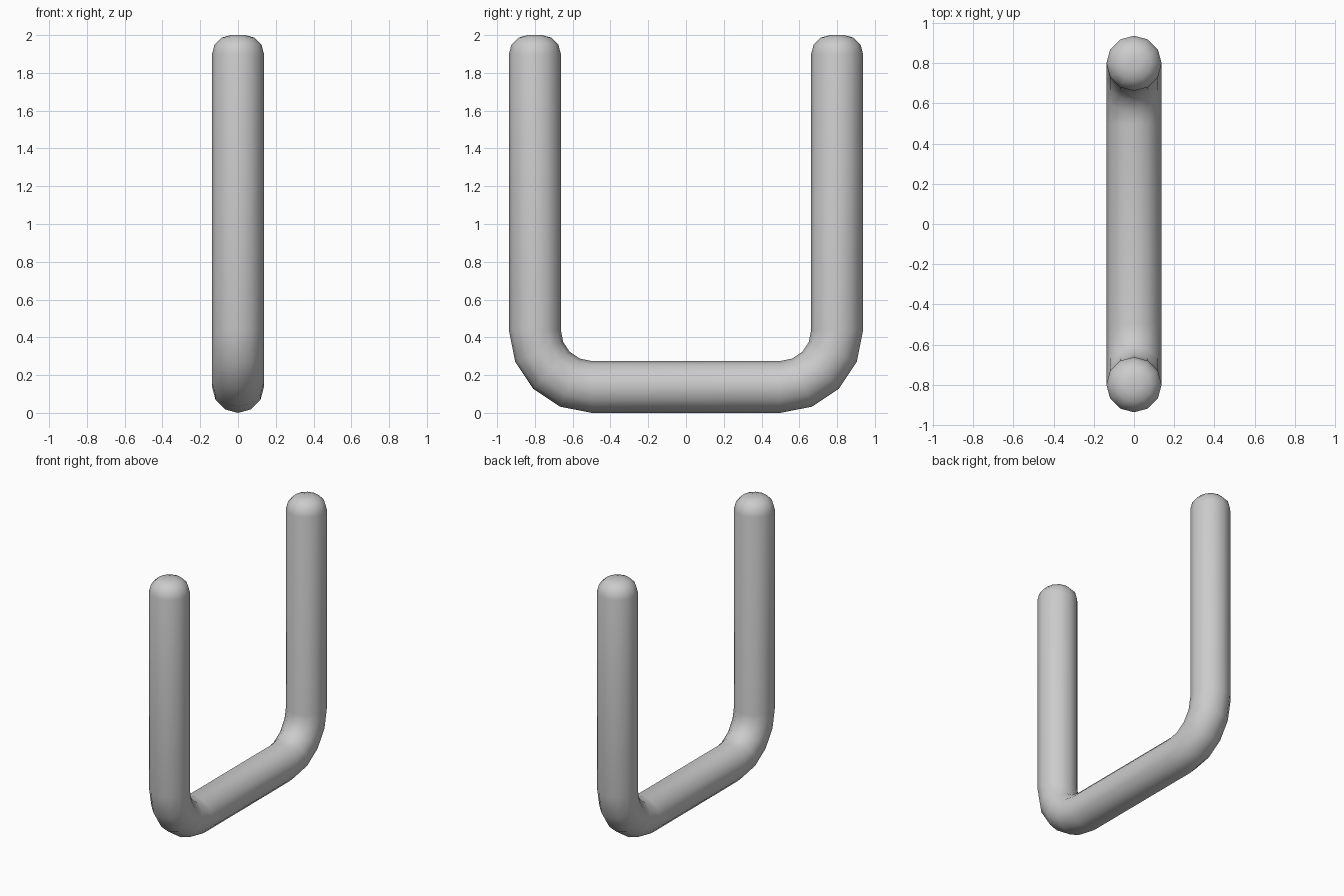
import bpy, bmesh
from math import sin, cos, pi

if "Cube" in bpy.data.objects:
    bpy.data.objects.remove(bpy.data.objects["Cube"])

SIDES, R = 12, 0.1375        # tube section
LEG_Y, BEND = 0.80, 0.30     # leg position and bend radius
CAP = 0.10                   # rounding at the leg tips
CZ = R + BEND                # height of the bend centres
CY = LEG_Y - BEND

# Half path, from the tip of the +y leg to the base: (y, z, tangent angle, radius)
half = []
for i in range(3, -1, -1):
    a = i * pi / 6
    half.append((LEG_Y, 2 - CAP + CAP * sin(a), 0, R - CAP + CAP * cos(a)))
for i in range(5):
    a = i * pi / 8
    half.append((CY + BEND * cos(a), CZ - BEND * sin(a), a, R))
path = half + [(-y, z, pi - a, r) for y, z, a, r in reversed(half)]

# Sweep a round section along the path
bm = bmesh.new()
rings = []
for y, z, a, r in path:
    ring = []
    for k in range(SIDES):
        t = 2 * pi * k / SIDES
        d = r * cos(t)
        ring.append(bm.verts.new((r * sin(t), y + d * cos(a), z - d * sin(a))))
    rings.append(ring)
for p, q in zip(rings, rings[1:]):
    for k in range(SIDES):
        n = (k + 1) % SIDES
        bm.faces.new((p[k], p[n], q[n], q[k]))

# Close the leg tips
bm.faces.new(rings[0])
bm.faces.new(rings[-1])
bmesh.ops.recalc_face_normals(bm, faces=bm.faces)
for f in bm.faces:
    f.smooth = True

mesh = bpy.data.meshes.new("u_shaped_tube")
bm.to_mesh(mesh)
bm.free()
bpy.context.collection.objects.link(bpy.data.objects.new("u_shaped_tube", mesh))
